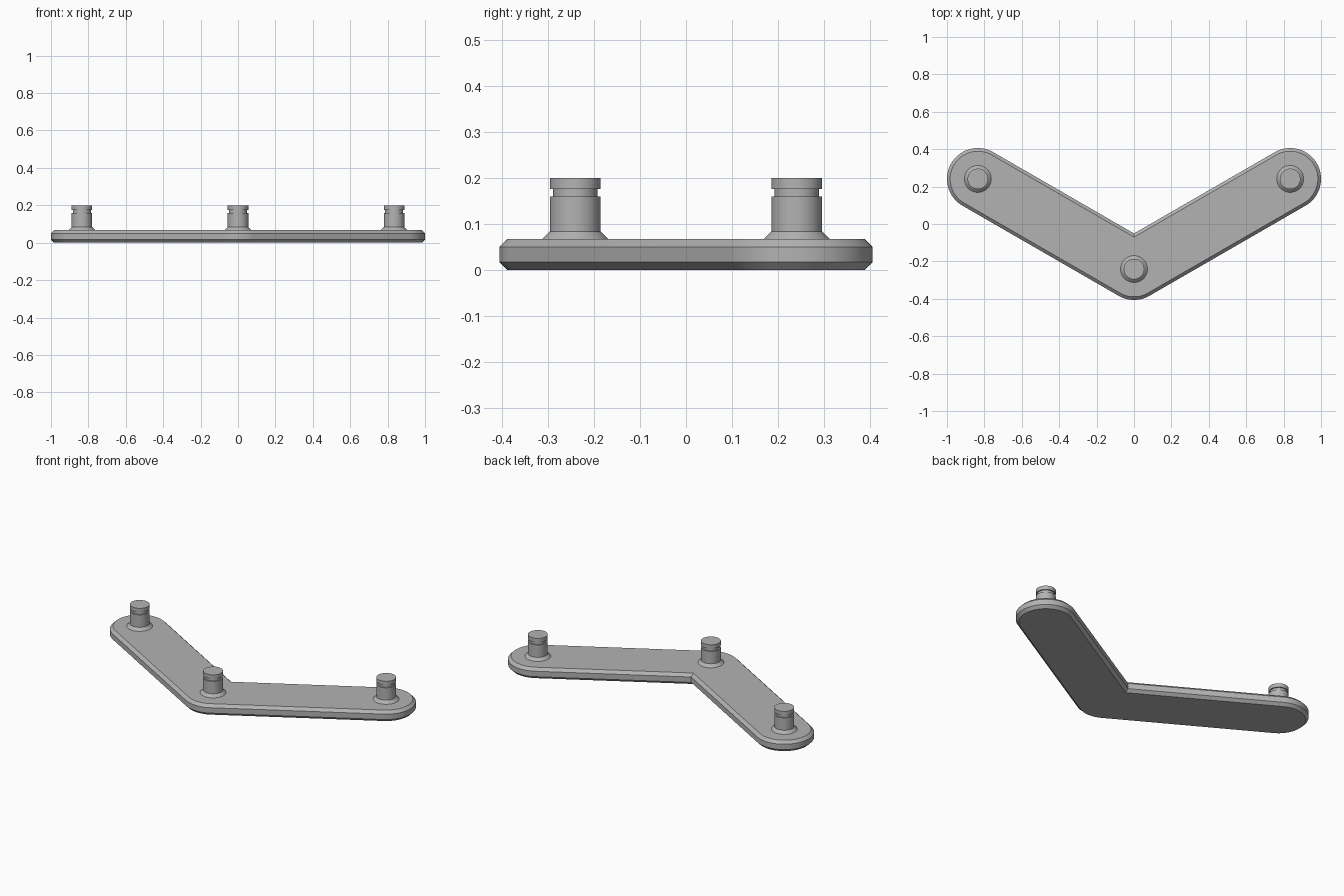
import bpy
import bmesh
from math import sin, cos, pi, radians

cube = bpy.data.objects.get("Cube")
if cube:
    bpy.data.objects.remove(cube, do_unlink=True)

PINS = {"right": (-0.835, 0.241), "middle": (0, -0.241), "left": (0.835, 0.241)}
RADIUS, CHAMFER, THICK = 0.165, 0.017, 0.067

grey = bpy.data.materials.new("plain grey")
grey.use_nodes = True
colour = (0.45, 0.45, 0.45, 1)
grey.diffuse_color = colour
grey.node_tree.nodes["Principled BSDF"].inputs["Base Color"].default_value = colour


def arc(centre, r, start, end, steps):
    angles = [radians(start + (end - start) * i / steps) for i in range(steps + 1)]
    return [(centre[0] + r * cos(a), centre[1] + r * sin(a)) for a in angles]


def loft(name, rings):
    """Skin a stack of matching (outline, height) rings and cap both ends."""
    bm = bmesh.new()
    loops = [[bm.verts.new((x, y, z)) for x, y in pts] for pts, z in rings]
    n = len(loops[0])
    for low, high in zip(loops, loops[1:]):
        for i in range(n):
            j = (i + 1) % n
            bm.faces.new((low[i], low[j], high[j], high[i]))
    bm.faces.new(loops[0][::-1])
    bm.faces.new(loops[-1])
    mesh = bpy.data.meshes.new(name)
    bm.to_mesh(mesh)
    bm.free()
    mesh.materials.append(grey)
    obj = bpy.data.objects.new(name, mesh)
    bpy.context.collection.objects.link(obj)
    bpy.ops.object.select_all(action="DESELECT")
    obj.select_set(True)
    bpy.context.view_layer.objects.active = obj
    bpy.ops.object.shade_smooth_by_angle(angle=radians(30))


def v_outline(r):
    """Two round-ended arms meeting in a rounded elbow with a sharp notch behind."""
    notch = (0, PINS["middle"][1] + r / cos(pi / 6))
    return (arc(PINS["middle"], r, -120, -60, 16) + arc(PINS["left"], r, -60, 120, 40)
            + [notch] + arc(PINS["right"], r, 60, 240, 40))


# Bevelled V-shaped plate
loft("v_plate", [(v_outline(RADIUS - CHAMFER), 0), (v_outline(RADIUS), CHAMFER),
                 (v_outline(RADIUS), THICK - CHAMFER), (v_outline(RADIUS - CHAMFER), THICK)])

# Grooved pins with a flared foot
PROFILE = [(0.072, 0.066), (0.072, 0.067), (0.055, 0.084), (0.055, 0.16),
           (0.048, 0.16), (0.048, 0.176), (0.055, 0.176), (0.055, 0.2)]
for side, centre in PINS.items():
    loft(side + "_pin", [(arc(centre, r, 0, 352.5, 47), z) for r, z in PROFILE])
